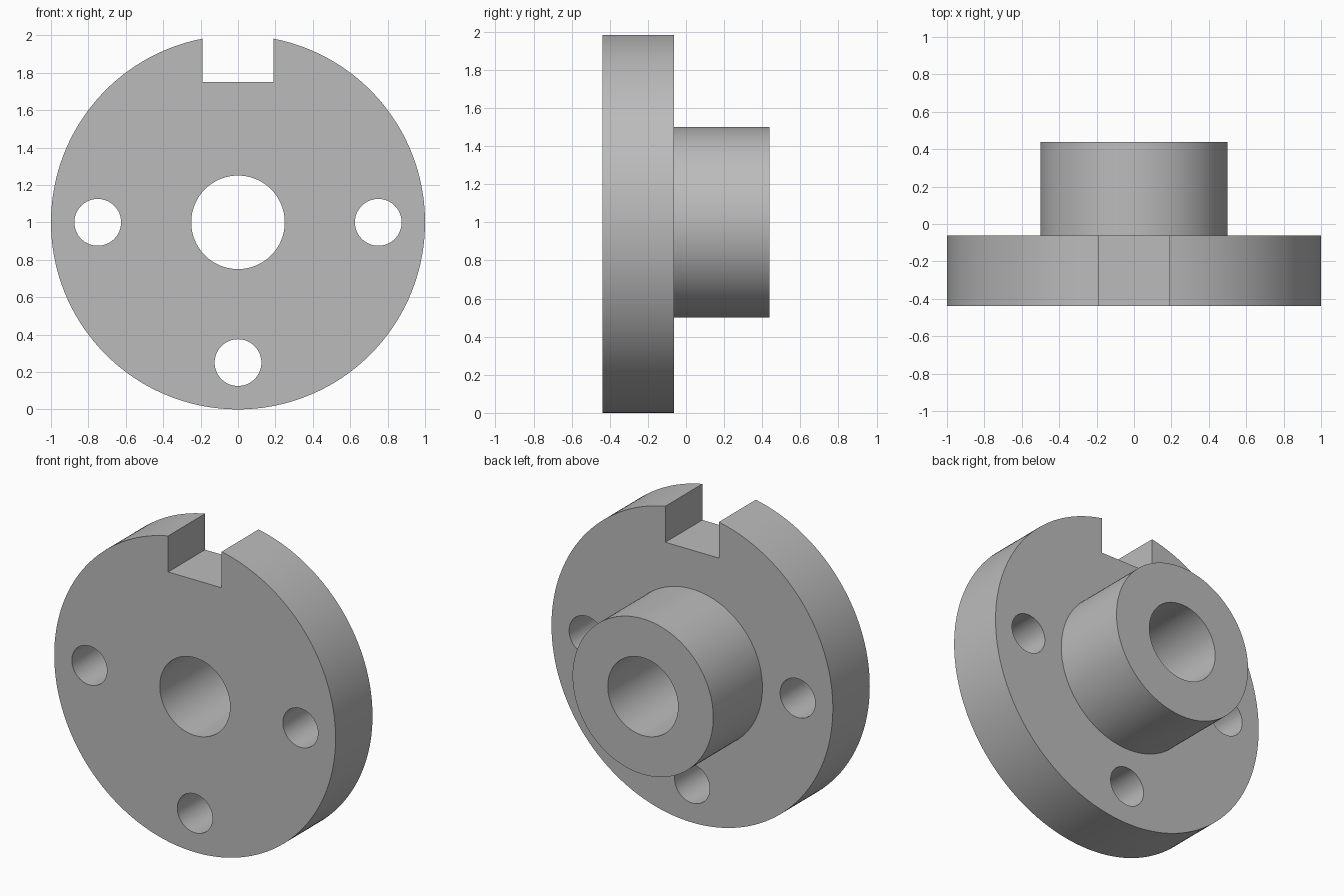
import bpy
import math

cube = bpy.data.objects.get("Cube")
if cube:
    bpy.data.objects.remove(cube, do_unlink=True)

FRONT, STEP, BACK = -0.4375, -0.0625, 0.4375
CENTRE = 1.0

# Single grey metal
steel = bpy.data.materials.new("grey metal")
steel.use_nodes = True
grey = (0.5, 0.5, 0.5, 1)
steel.diffuse_color = grey
steel.node_tree.nodes["Principled BSDF"].inputs["Base Color"].default_value = grey


def cylinder(name, radius, y0, y1, x=0.0, z=CENTRE, sides=128):
    """Cylinder lying along y between y0 and y1."""
    bpy.ops.mesh.primitive_cylinder_add(
        vertices=sides, radius=radius, depth=y1 - y0,
        location=(x, (y0 + y1) / 2, z), rotation=(math.pi / 2, 0, 0))
    obj = bpy.context.object
    obj.name = name
    obj.data.materials.append(steel)
    return obj


def combine(target, tool, operation):
    """Apply a boolean and discard the tool object."""
    mod = target.modifiers.new(tool.name, 'BOOLEAN')
    mod.operation = operation
    mod.solver = 'EXACT'
    mod.object = tool
    bpy.context.view_layer.objects.active = target
    bpy.ops.object.modifier_apply(modifier=mod.name)
    bpy.data.objects.remove(tool, do_unlink=True)


# Round flange with the hub joined behind it
flange = cylinder("flanged_hub", 1.0, FRONT, STEP, sides=192)
combine(flange, cylinder("hub", 0.5, FRONT / 2, BACK), 'UNION')

# Central bore through flange and hub
combine(flange, cylinder("bore", 0.25, -1, 1, sides=96), 'DIFFERENCE')

# Bolt holes at left, right and bottom
for angle in (0, 180, 270):
    a = math.radians(angle)
    hole = cylinder("bolt_hole", 0.125, -1, 1, 0.75 * math.cos(a),
                    CENTRE + 0.75 * math.sin(a), sides=64)
    combine(flange, hole, 'DIFFERENCE')

# Square keyway notch in the top of the rim
bpy.ops.mesh.primitive_cube_add(size=1, location=(0, -0.25, 2.0))
notch = bpy.context.object
notch.name = "notch"
notch.scale = (0.38, 1, 0.5)
notch.data.materials.append(steel)
combine(flange, notch, 'DIFFERENCE')

# Smooth round walls, crisp edges
bpy.ops.object.select_all(action='DESELECT')
flange.select_set(True)
bpy.context.view_layer.objects.active = flange
bpy.ops.object.shade_smooth_by_angle(angle=math.radians(30))
